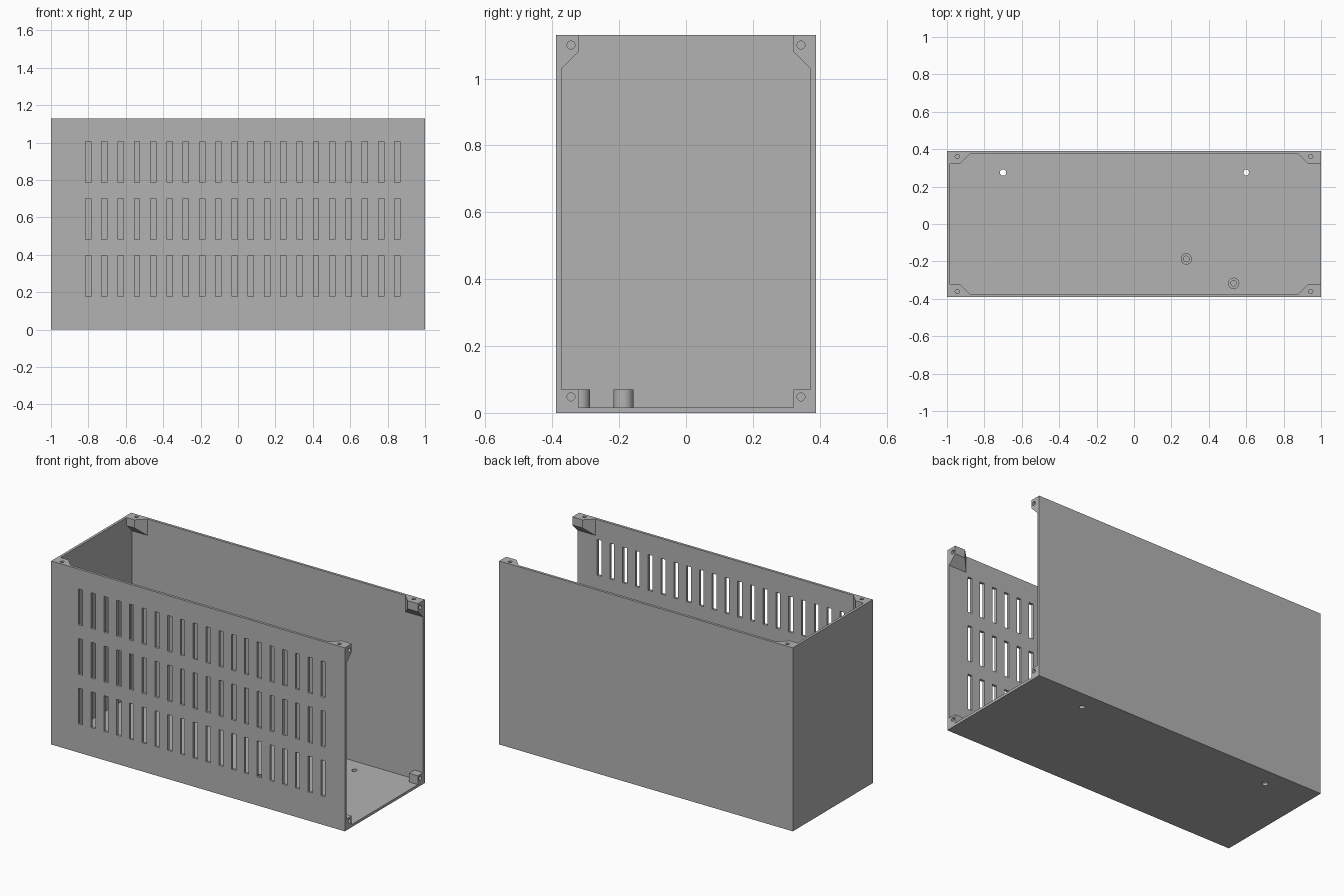
import bpy, bmesh, math
from mathutils import Matrix

if "Cube" in bpy.data.objects:
    bpy.data.objects.remove(bpy.data.objects["Cube"])

W, D, H, T = 1.0, 0.389, 1.13, 0.016   # half width, half depth, height, wall

grey = bpy.data.materials.new("light grey")
grey.diffuse_color = (0.45, 0.45, 0.45, 1)
grey.use_nodes = True
grey.node_tree.nodes["Principled BSDF"].inputs["Base Color"].default_value = grey.diffuse_color


def add_box(bm, x0, x1, y0, y1, z0, z1):
    m = (Matrix.Translation(((x0 + x1) / 2, (y0 + y1) / 2, (z0 + z1) / 2))
         @ Matrix.Diagonal((x1 - x0, y1 - y0, z1 - z0, 1)))
    bmesh.ops.create_cube(bm, size=1, matrix=m)


def add_cyl(bm, centre, r, length, axis="Z", n=24, squash=1.0):
    rot = Matrix.Rotation(math.pi / 2, 4, "Y") if axis == "X" else Matrix.Identity(4)
    m = Matrix.Translation(centre) @ rot @ Matrix.Diagonal((squash, 1, 1, 1))
    bmesh.ops.create_cone(bm, cap_ends=True, segments=n, radius1=r, radius2=r,
                          depth=length, matrix=m)


def to_object(name, bm):
    bmesh.ops.recalc_face_normals(bm, faces=bm.faces)
    me = bpy.data.meshes.new(name)
    bm.to_mesh(me)
    bm.free()
    me.materials.append(grey)
    ob = bpy.data.objects.new(name, me)
    bpy.context.collection.objects.link(ob)
    return ob


def boolean(ob, bm, operation):
    """Apply a boolean with a temporary helper mesh."""
    helper = to_object("helper", bm)
    mod = ob.modifiers.new("bool", "BOOLEAN")
    mod.operation, mod.object, mod.solver = operation, helper, "EXACT"
    bpy.context.view_layer.objects.active = ob
    bpy.ops.object.modifier_apply(modifier=mod.name)
    bpy.data.objects.remove(helper)


# Shell, open at the top and at the right end
bm = bmesh.new()
add_box(bm, -W, W, -D, D, 0, H)
case = to_object("case", bm)
bm = bmesh.new()
add_box(bm, -W + T, W + 1, -D + T, D - T, T, H + 1)
boolean(case, bm, "DIFFERENCE")

# Upper corner posts: chamfered plan with a sloping underside
IN = 0.322
plan = [(W, D), (W, IN), (0.93, IN), (0.93 - (D - T - IN), D - T), (0.87, D)]
bm = bmesh.new()
for sx in (-1, 1):
    for sy in (-1, 1):
        top = [bm.verts.new((sx * x, sy * y, H)) for x, y in plan]
        low = [bm.verts.new((sx * x, sy * y, 1.08 - (y - IN))) for x, y in plan]
        bm.faces.new(top)
        bm.faces.new(low)
        for i in range(len(plan)):
            j = (i + 1) % len(plan)
            bm.faces.new((top[i], top[j], low[j], low[i]))
# Lower corner blocks at the open end
add_box(bm, 0.94, W, IN, D, 0, 0.07)
add_box(bm, 0.94, W, -D, -IN, 0, 0.07)
boolean(case, bm, "UNION")

# Ventilation slots in the front wall, three rows of twenty
bm = bmesh.new()
for z in (0.177, 0.482, 0.787):
    for i in range(20):
        x = -0.801 + 0.087 * i
        add_box(bm, x - 0.0145, x + 0.0145, -D - 0.1, -D + 0.03, z, z + 0.22)
# Mounting holes through the floor
add_cyl(bm, (-0.70, 0.275, 0), 0.017, 0.1)
add_cyl(bm, (0.60, 0.275, 0), 0.017, 0.1, squash=0.85)
boolean(case, bm, "DIFFERENCE")

# Screw holes in the top of the posts
bm = bmesh.new()
for sx in (-1, 1):
    for sy in (-1, 1):
        add_cyl(bm, (sx * 0.945, sy * 0.361, H), 0.011, 0.07)
boolean(case, bm, "DIFFERENCE")

# Screw holes in the open end
bm = bmesh.new()
for y in (-0.344, 0.344):
    for z in (0.048, 1.10):
        add_cyl(bm, (W, y, z), 0.012, 0.08, "X")
boolean(case, bm, "DIFFERENCE")

# Standoffs on the floor, each with a blind hole
for n, (x, y) in enumerate([(0.28, -0.187), (0.533, -0.317)]):
    bm = bmesh.new()
    add_cyl(bm, (x, y, 0.0425), 0.03, 0.055, n=32)
    post = to_object("standoff_%d" % (n + 1), bm)
    bm = bmesh.new()
    add_cyl(bm, (x, y, 0.07), 0.015, 0.1, n=32)
    boolean(post, bm, "DIFFERENCE")

# Smooth the round surfaces, keep the edges crisp
for ob in bpy.context.scene.objects:
    ob.select_set(True)
bpy.context.view_layer.objects.active = case
bpy.ops.object.shade_smooth_by_angle(angle=math.radians(30))
